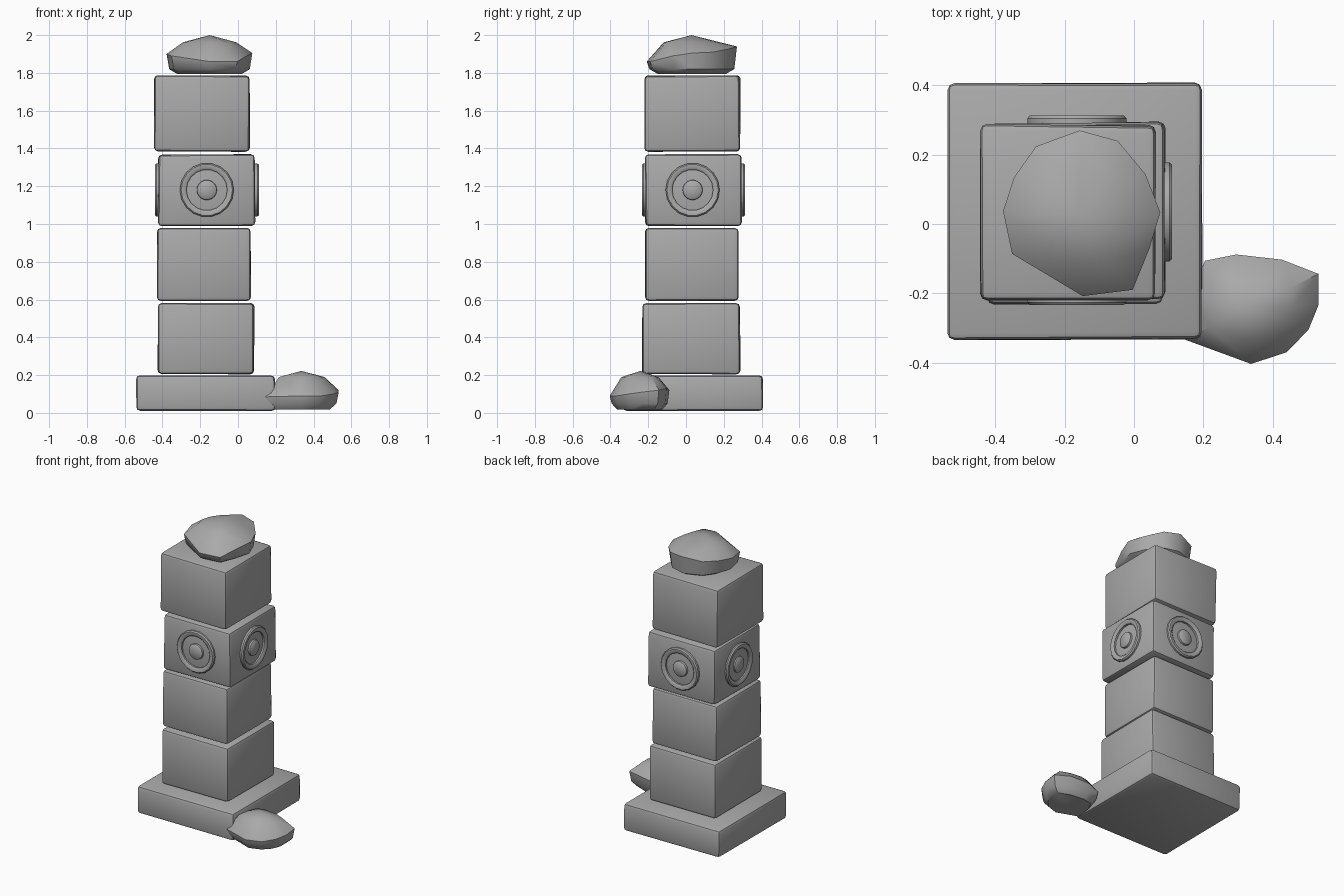
import bpy, bmesh, math, random
from mathutils import Matrix, Vector

if "Cube" in bpy.data.objects:
    bpy.data.objects.remove(bpy.data.objects["Cube"], do_unlink=True)
random.seed(4)

stone = bpy.data.materials.new("grey_stone")
stone.use_nodes = True
GREY = (0.4, 0.4, 0.4, 1)
stone.diffuse_color = GREY
stone.node_tree.nodes["Principled BSDF"].inputs["Base Color"].default_value = GREY


def finish(bm, name, angle):
    bmesh.ops.recalc_face_normals(bm, faces=bm.faces)
    mesh = bpy.data.meshes.new(name)
    bm.to_mesh(mesh)
    bm.free()
    mesh.materials.append(stone)
    obj = bpy.data.objects.new(name, mesh)
    bpy.context.collection.objects.link(obj)
    bpy.ops.object.select_all(action="DESELECT")
    obj.select_set(True)
    bpy.context.view_layer.objects.active = obj
    bpy.ops.object.shade_smooth_by_angle(angle=math.radians(angle))
    return obj


def block(name, low, high, wobble=0.006):
    """Worn stone block: box with slightly uneven corners and soft edges."""
    low, high = Vector(low), Vector(high)
    bm = bmesh.new()
    bmesh.ops.create_cube(bm, size=1)
    for v in bm.verts:
        for i in range(3):
            inward = random.uniform(0, wobble) * (1 if i < 2 else 0.5)
            v.co[i] = low[i] + inward if v.co[i] < 0 else high[i] - inward
    bmesh.ops.bevel(bm, geom=bm.edges[:], offset=0.02, segments=2,
                    profile=0.5, affect="EDGES")
    finish(bm, name, 35)


def boulder(name, rim, peak, floor, top_z, low_z):
    """Smooth lumpy rock: hull of an uneven rim, a shoulder, a peak and a flat foot."""
    bm = bmesh.new()
    centre = Vector(peak)
    bm.verts.new(centre)
    for x, y, z in rim:
        p = Vector((x, y, z))
        bm.verts.new(p)
        shoulder = centre.lerp(p, 0.62)
        shoulder.z = top_z
        bm.verts.new(shoulder)
        belly = centre.lerp(p, 0.94)
        belly.z = low_z
        bm.verts.new(belly)
        foot = centre.lerp(p, 0.76)
        foot.z = floor
        bm.verts.new(foot)
    hull = bmesh.ops.convex_hull(bm, input=bm.verts[:])
    loose = {g for g in hull["geom_interior"] + hull["geom_unused"]
             if isinstance(g, bmesh.types.BMVert)}
    bmesh.ops.delete(bm, geom=list(loose), context="VERTS")
    finish(bm, name, 42)


def emblem(name, centre, turn):
    """Raised ring around a round boss, turned about z to face outward."""
    ring = [(0.143, -0.01), (0.143, 0.008), (0.136, 0.016), (0.118, 0.016),
            (0.108, 0.008), (0.108, -0.01)]
    boss = [(0.054, -0.01), (0.052, 0.008), (0.042, 0.016), (0, 0.016)]
    bm = bmesh.new()
    for profile in (ring, boss):
        points = [bm.verts.new((r, -h, 0)) for r, h in profile]
        edges = [bm.edges.new(pair) for pair in zip(points, points[1:])]
        bmesh.ops.spin(bm, geom=points + edges, cent=(0, 0, 0), axis=(0, 1, 0),
                       angle=math.tau, steps=18, use_merge=True)
    bmesh.ops.remove_doubles(bm, verts=bm.verts[:], dist=0.0005)
    bm.transform(Matrix.Translation(centre) @ Matrix.Rotation(turn, 4, "Z"))
    finish(bm, name, 40)


# Plinth and the four stacked blocks
block("plinth", (-0.54, -0.335, 0.01), (0.2, 0.41, 0.2))
block("lower_block", (-0.43, -0.235, 0.203), (0.09, 0.29, 0.582), 0.008)
block("second_block", (-0.43, -0.22, 0.592), (0.07, 0.28, 0.98))
block("emblem_block", (-0.425, -0.22, 0.988), (0.095, 0.297, 1.37), 0.008)
block("top_block", (-0.445, -0.222, 1.382), (0.065, 0.29, 1.788), 0.008)

# One emblem on each side of the third block
quarter = math.pi / 2
for side, centre, turns in (("front", (-0.165, -0.218, 1.18), 0),
                            ("left", (0.094, 0.035, 1.18), 1),
                            ("back", (-0.165, 0.297, 1.18), 2),
                            ("right", (-0.423, 0.035, 1.18), 3)):
    emblem(side + "_emblem", centre, turns * quarter)

# Boulder resting on top
boulder("top_boulder",
        [(-0.157, 0.27, 1.94), (-0.047, 0.24, 1.93), (0.033, 0.144, 1.91),
         (0.076, 0.034, 1.905), (0.045, -0.07, 1.89), (-0.004, -0.19, 1.86),
         (-0.148, -0.208, 1.86), (-0.352, -0.086, 1.89), (-0.378, 0.037, 1.9),
         (-0.346, 0.135, 1.91), (-0.283, 0.224, 1.92)],
        (-0.15, 0.03, 2), 1.795, 1.962, 1.82)

# Boulder lying by the plinth corner
boulder("ground_boulder",
        [(0.205, -0.106, 0.1), (0.295, -0.088, 0.12), (0.427, -0.103, 0.13),
         (0.533, -0.144, 0.12), (0.533, -0.233, 0.11), (0.504, -0.305, 0.1),
         (0.441, -0.37, 0.09), (0.338, -0.404, 0.09), (0.145, -0.333, 0.085),
         (0.165, -0.2, 0.09)],
        (0.335, -0.24, 0.222), 0.018, 0.19, 0.05)
